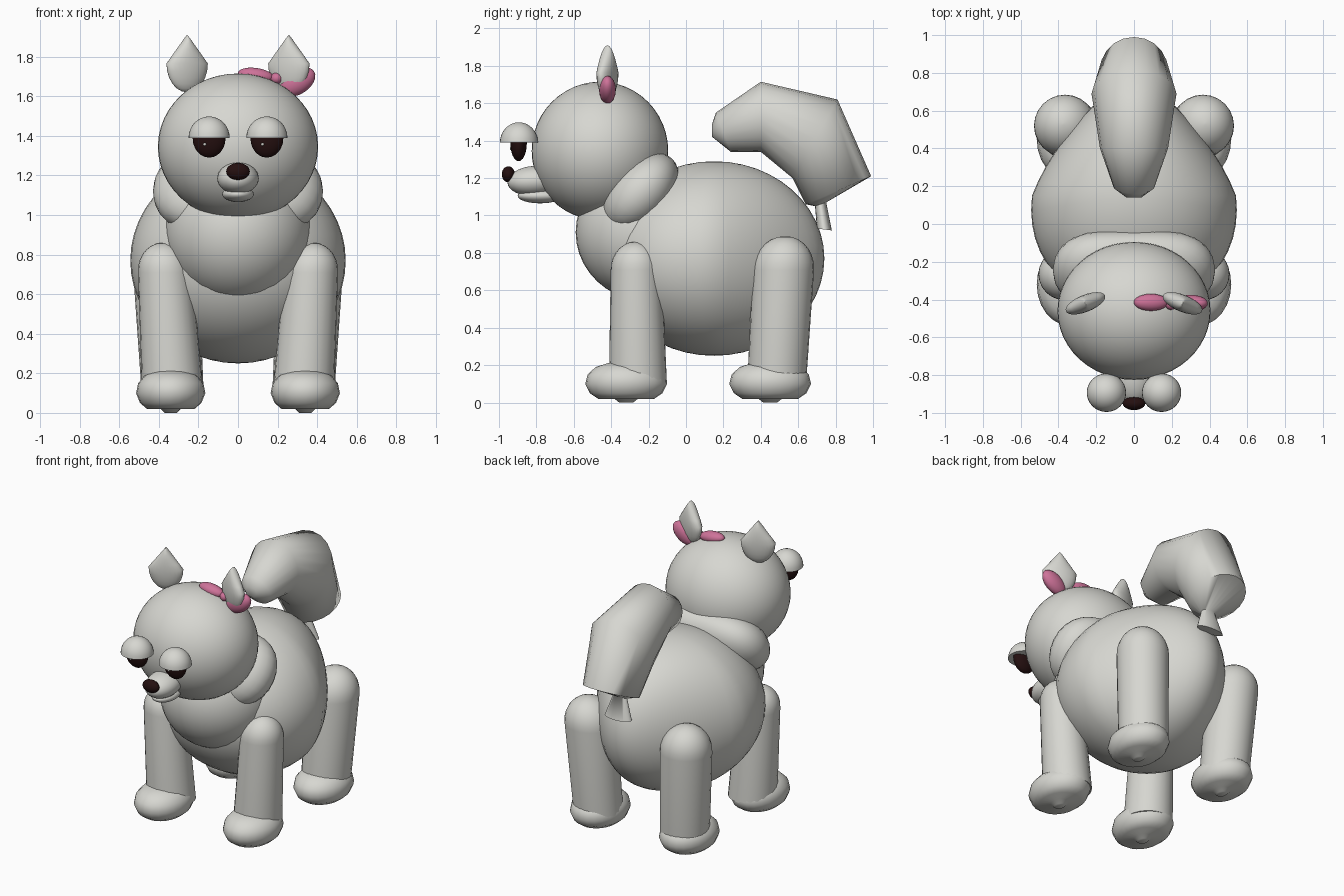
import bpy, bmesh, math
from mathutils import Vector, Matrix

cube = bpy.data.objects.get("Cube")
if cube:
    bpy.data.objects.remove(cube, do_unlink=True)


def material(name, rgb):
    m = bpy.data.materials.new(name)
    m.use_nodes = True
    m.diffuse_color = (*rgb, 1)
    m.node_tree.nodes["Principled BSDF"].inputs["Base Color"].default_value = (*rgb, 1)
    return m


WHITE = material("soft white", (0.68, 0.68, 0.64))
PINK = material("bow pink", (0.62, 0.17, 0.32))
DARK = material("dark brown", (0.018, 0.005, 0.005))


def finish(name, bm, mat, angle=50):
    bmesh.ops.recalc_face_normals(bm, faces=bm.faces)
    me = bpy.data.meshes.new(name)
    bm.to_mesh(me)
    bm.free()
    me.materials.append(mat)
    me.shade_smooth()
    me.set_sharp_from_angle(angle=math.radians(angle))
    ob = bpy.data.objects.new(name, me)
    bpy.context.collection.objects.link(ob)
    return ob


def ball(name, centre, radii, mat=WHITE, rot=(0, 0, 0), segs=32, shape=None, half=False):
    """Ellipsoid; shape() may reshape the unit sphere, half keeps the upper dome."""
    bm = bmesh.new()
    bmesh.ops.create_uvsphere(bm, u_segments=segs, v_segments=segs // 2, radius=1)
    if half:
        cut = bmesh.ops.bisect_plane(bm, geom=bm.verts[:] + bm.edges[:] + bm.faces[:],
                                     plane_co=(0, 0, 0), plane_no=(0, 0, 1), clear_inner=True)
        rim = [e for e in cut["geom_cut"] if isinstance(e, bmesh.types.BMEdge)]
        bmesh.ops.contextual_create(bm, geom=rim)
    if shape:
        for v in bm.verts:
            shape(v.co)
    turn = [Matrix.Rotation(math.radians(a), 4, ax) for a, ax in zip(rot, "XYZ")]
    bm.transform(Matrix.Translation(centre) @ turn[2] @ turn[1] @ turn[0]
                 @ Matrix.Diagonal((*radii, 1)))
    return finish(name, bm, mat)


def loft(name, rings, mat=WHITE, segs=24, angle=50):
    """Skin elliptical rings given as (centre, half axis, half axis)."""
    bm = bmesh.new()
    loops = []
    for c, a, b in rings:
        steps = [2 * math.pi * i / segs for i in range(segs)]
        loops.append([bm.verts.new(Vector(c) + Vector(a) * math.cos(t) + Vector(b) * math.sin(t))
                      for t in steps])
    for lo, hi in zip(loops, loops[1:]):
        for i in range(segs):
            j = (i + 1) % segs
            bm.faces.new((lo[i], lo[j], hi[j], hi[i]))
    bm.faces.new(loops[0])
    bm.faces.new(loops[-1])
    return finish(name, bm, mat, angle)


# Body: egg that narrows towards the rear
def egg(co):
    co.x *= 1 - 0.4 * co.y if co.y > 0 else 1 - 0.13 * co.y


ball("body", (0, 0.15, 0.77), (0.54, 0.59, 0.52), segs=48, shape=egg)
ball("chest", (0, -0.2, 0.91), (0.37, 0.39, 0.37), segs=40)


# Neck ruff: blunt-ended roll across the shoulders
def blunt(co):
    co.x = math.copysign(abs(co.x) ** 0.8, co.x)
    grow = 1 + 0.25 * co.x ** 2
    co.y *= grow
    co.z *= grow


ball("neck_ruff", (0, -0.245, 1.12), (0.43, 0.17, 0.25), rot=(-42, 0, 0), shape=blunt)

# Head, muzzle and nose
ball("head", (0, -0.46, 1.345), (0.405, 0.365, 0.37), segs=48)
ball("muzzle", (0, -0.81, 1.185), (0.105, 0.145, 0.08), rot=(4, 0, 0))
ball("lower_jaw", (0, -0.78, 1.105), (0.08, 0.12, 0.04))
ball("nose", (0, -0.95, 1.22), (0.06, 0.035, 0.043), DARK, segs=24)


# Ear: ellipsoid drawn to a point when seen from the front
def pointed(co):
    if co.z > 0:
        co.x *= math.sqrt(max(0, 1 - co.z) / (1 + co.z))


PAW = [(0.03, 0), (0.05, 0.02), (0.12, 0.02), (0.155, 0.05), (0.175, 0.1),
       (0.165, 0.15), (0.13, 0.19), (0.08, 0.21), (0.01, 0.215)]


def leg(name, side, foot, top, height, radius_foot, radius_top):
    """Tapered leaning column with a domed top."""
    foot, top = Vector(foot), Vector(top)
    rings = []
    shoulder = height - radius_top * 1.1
    for i in range(9):
        if i == 0:
            z, r = 0.1, radius_foot
        else:
            a = math.radians(88) * (i - 1) / 7
            z = shoulder + (height - shoulder) * math.sin(a)
            r = radius_top * math.cos(a)
        c = foot.lerp(top, (z - 0.1) / (height - 0.1))
        rings.append(((side * c.x, c.y, z), (r, 0, 0), (0, r, 0)))
    loft(name, rings)


for side, tag in ((1, "left"), (-1, "right")):
    ball(tag + "_ear", (side * 0.257, -0.42, 1.765), (0.112, 0.045, 0.145),
         rot=(0, 0, -side * 22), segs=24, shape=pointed)
    # Bulging eye under a heavy lid, with a small glint
    x = side * 0.146
    ball(tag + "_eyelid", (x, -0.893, 1.39), (0.104, 0.102, 0.108), half=True)
    ball(tag + "_eye", (x, -0.895, 1.387), (0.083, 0.044, 0.097), DARK, segs=24)
    ball(tag + "_eye_glint", (x - 0.022, -0.936, 1.357), (0.008, 0.006, 0.008), segs=8)
    # Legs and paws
    leg(tag + "_front_leg", side, (0.33, -0.257), (0.378, -0.268), 0.86, 0.155, 0.137)
    leg(tag + "_hind_leg", side, (0.33, 0.485), (0.375, 0.53), 0.89, 0.157, 0.165)
    for end, y in (("front", -0.32), ("hind", 0.45)):
        loft(f"{tag}_{end}_paw", [((side * 0.34, y, z), (r, 0, 0), (0, r * 1.25, 0))
                                  for r, z in PAW], angle=60)

# Bow beside the left ear
ball("bow_inner_loop", (0.09, -0.415, 1.705), (0.092, 0.045, 0.038), PINK, rot=(0, 8, 0), segs=24)
ball("bow_outer_loop", (0.3, -0.42, 1.672), (0.1, 0.045, 0.062), PINK, rot=(0, -32, 0), segs=24)
ball("bow_knot", (0.195, -0.42, 1.69), (0.032, 0.035, 0.03), PINK, segs=16)

# Bushy tail: (inner y, z), (outer y, z), half width
TAIL = [((0.70, 0.93), (0.78, 0.92), 0.1), ((0.69, 1.05), (0.75, 1.07), 0.05),
        ((0.64, 1.06), (0.99, 1.21), 0.18), ((0.57, 1.2), (0.81, 1.62), 0.225),
        ((0.40, 1.34), (0.40, 1.715), 0.18), ((0.24, 1.34), (0.16, 1.55), 0.11),
        ((0.14, 1.42), (0.14, 1.49), 0.04)]
rings = []
for inner, outer, w in TAIL:
    p, q = Vector((0, *inner)), Vector((0, *outer))
    rings.append(((p + q) / 2, (w, 0, 0), (q - p) / 2))
loft("tail", rings, segs=20, angle=75)
